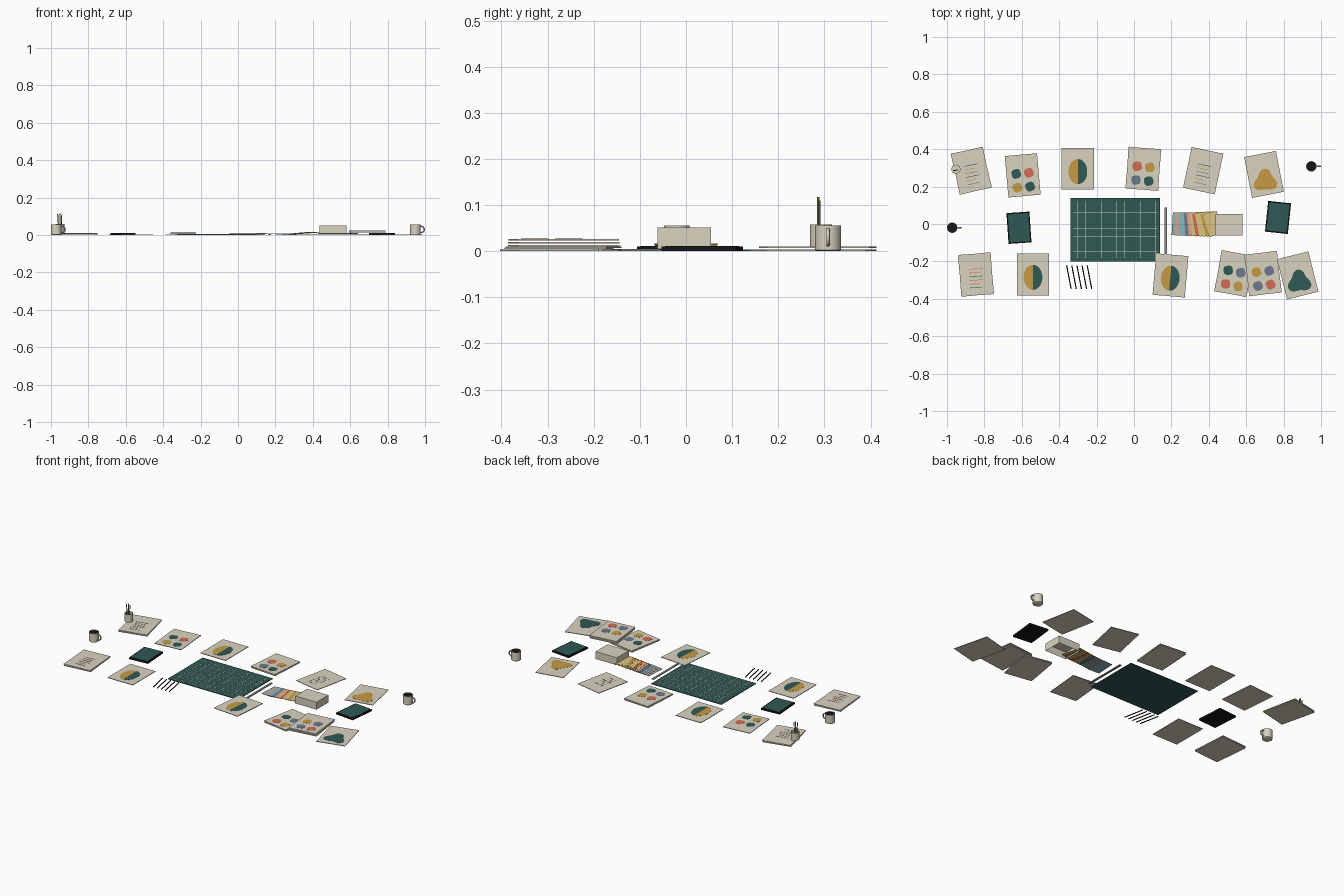
import bpy, bmesh, math
from mathutils import Vector, Matrix

if "Cube" in bpy.data.objects:
    bpy.data.objects.remove(bpy.data.objects["Cube"])

COLORS = {
    "cream": (0.70, 0.65, 0.53), "teal": (0.028, 0.10, 0.09), "coral": (0.62, 0.15, 0.09),
    "ochre": (0.56, 0.33, 0.06), "slate": (0.15, 0.195, 0.27), "light_blue": (0.27, 0.47, 0.51),
    "pink": (0.73, 0.37, 0.27), "sand": (0.72, 0.56, 0.22), "black": (0.008, 0.008, 0.01),
    "grey": (0.25, 0.28, 0.27),
}
MATS = {}
for n, c in COLORS.items():
    m = bpy.data.materials.new(n)
    m.diffuse_color = (*c, 1)
    m.use_nodes = True
    m.node_tree.nodes["Principled BSDF"].inputs["Base Color"].default_value = m.diffuse_color
    MATS[n] = m


def finish(name, bm, mat, smooth=False):
    bmesh.ops.recalc_face_normals(bm, faces=bm.faces[:])
    me = bpy.data.meshes.new(name)
    bm.to_mesh(me)
    bm.free()
    me.materials.append(MATS[mat])
    ob = bpy.data.objects.new(name, me)
    bpy.context.collection.objects.link(ob)
    if smooth:
        me.shade_smooth()
        me.set_sharp_from_angle(angle=math.radians(40))
    return ob


def plate(name, outlines, z0, z1, mat, pos=(0, 0), rot=0):
    """Flat outlines extruded from z0 to z1, turned by rot degrees and moved to pos."""
    bm = bmesh.new()
    for pts in outlines:
        f = bm.faces.new([bm.verts.new((x, y, z0)) for x, y in pts])
        ext = bmesh.ops.extrude_face_region(bm, geom=[f])
        for v in ext["geom"]:
            if isinstance(v, bmesh.types.BMVert):
                v.co.z = z1
    M = Matrix.Translation((pos[0], pos[1], 0)) @ Matrix.Rotation(math.radians(rot), 4, 'Z')
    bmesh.ops.transform(bm, matrix=M, verts=bm.verts[:])
    return finish(name, bm, mat)


def rect(w, h, cx=0, cy=0):
    return [(cx - w / 2, cy - h / 2), (cx + w / 2, cy - h / 2),
            (cx + w / 2, cy + h / 2), (cx - w / 2, cy + h / 2)]


def oval(rx, ry, cx=0, cy=0, a0=0, a1=360, n=32, wob=0, k=3):
    pts = []
    for i in range(n):
        a = math.radians(a0 + (a1 - a0) * i / (n if a1 - a0 == 360 else n - 1))
        s = 1 + wob * math.cos(k * a + 2)
        pts.append((cx + rx * s * math.cos(a), cy + ry * s * math.sin(a)))
    return pts


def lathe(name, profile, pos, mat, seg=32):
    bm = bmesh.new()
    rings = [[bm.verts.new((pos[0] + r * math.cos(2 * math.pi * i / seg),
                            pos[1] + r * math.sin(2 * math.pi * i / seg), z))
              for i in range(seg)] for r, z in profile]
    for a, b in zip(rings, rings[1:]):
        for i in range(seg):
            j = (i + 1) % seg
            bm.faces.new((a[i], a[j], b[j], b[i]))
    bm.faces.new(rings[0])
    bm.faces.new(rings[-1])
    return finish(name, bm, mat, True)


def rod(name, a, b, r, mat, seg=8):
    a, b = Vector(a), Vector(b)
    bm = bmesh.new()
    bmesh.ops.create_cone(bm, cap_ends=True, segments=seg, radius1=r, radius2=r, depth=(b - a).length)
    q = (b - a).to_track_quat('Z', 'Y').to_matrix().to_4x4()
    bmesh.ops.transform(bm, matrix=Matrix.Translation((a + b) / 2) @ q, verts=bm.verts[:])
    return finish(name, bm, mat, True)


# --- printed sheets: x, y, angle, z levels of the sheets, artwork, colours
SHEETS = [
    (-0.87, 0.285, 12, (0, .0065), "text", ("teal", "ochre", "slate")),
    (-0.595, 0.26, 5, (0,), "dots", ("teal", "coral", "ochre", "teal")),
    (-0.30, 0.295, 0, (0,), "disc", ("ochre", "teal")),
    (0.05, 0.295, -5, (0, .0065), "dots", ("coral", "ochre", "slate", "teal")),
    (0.37, 0.285, -12, (0,), "text", ("teal", "ochre", "slate")),
    (0.695, 0.265, 11, (0,), "blob", ("ochre",)),
    (-0.845, -0.27, 4, (0, .0065), "text", ("coral", "coral", "teal")),
    (-0.54, -0.27, 0, (0,), "disc", ("ochre", "teal")),
    (0.195, -0.275, -5, (.005,), "disc", ("ochre", "teal")),
    (0.535, -0.265, -11, (0, .0065), "dots", ("teal", "slate", "coral", "ochre")),
    (0.69, -0.265, 6, (.010, .0165, .023), "dots", ("ochre", "slate", "slate", "coral")),
    (0.875, -0.275, 14, (0,), "blob", ("teal",)),
]
T = 0.0035
for k, (x, y, rot, levels, art, cols) in enumerate(SHEETS, 1):
    for j, z in enumerate(levels):
        last = j == len(levels) - 1
        plate(f"sheet_{k}_{j}", [rect(0.173, 0.222)], z, z + T, "cream", (x, y), rot + (0 if last else 1.5))
    z0 = levels[-1] + T
    z1 = z0 + 0.0006

    def ink(part, outlines, col):
        plate(f"{part}_{k}", outlines, z0, z1, col, (x, y), rot)

    if art == "disc":
        ink("disc_left", [oval(.05, .067, 0, -.015, 90, 270)], cols[0])
        ink("disc_right", [oval(.05, .067, 0, -.015, -90, 90)], cols[1])
    elif art == "dots":
        for i, c in enumerate(cols):
            sx, sy = (-1, 1)[i % 2], (1, -1)[i // 2]
            ink(f"spot_{i}", [oval(.026, .026, .034 * sx, -.026 + .037 * sy, wob=.05, k=4)], c)
    elif art == "blob":
        ink("blob", [oval(.057, .055, 0, -.036, n=48, wob=.2)], cols[0])
    else:
        for i in range(6):
            w = (.075, .06, .07, .075, .05, .065)[i]
            ink(f"text_line_{i}", [rect(w, .003, .002 - (.075 - w) / 2, .03 - .02 * i)], cols[i % 3])

# --- cutting mat with fine grid lines
plate("cutting_mat", [rect(0.48, 0.34, -0.10, -0.03)], 0, 0.004, "teal")
plate("mat_grid_x", [rect(.0017, .305, -0.3 + .0417 * i, -0.03) for i in range(11)], .004, .0045, "cream")
plate("mat_grid_y", [rect(.45, .0017, -0.10, -0.1483 + .0417 * i + .0001) for i in range(-1, 7)],
      .004, .0046, "cream")

# --- ruler beside the mat
plate("ruler", [rect(0.013, 0.265, 0.169, -0.045)], 0, 0.0045, "grey")

# --- loose pencils
for i in range(5):
    x = -0.36 + 0.0275 * i
    rod(f"pencil_{i}", (x, -0.222, .01), (x + .024, -0.348, .01), .003, "black")

# --- two closed notebooks
for i, (x, y, rot) in enumerate([(-0.615, -0.02, 4), (0.77, 0.035, -6)]):
    plate(f"notebook_{i}", [rect(.123, .165)], 0, .010, "black", (x, y), rot)
    plate(f"notebook_cover_{i}", [rect(.108, .150)], .010, .0112, "teal", (x, y), rot)

# --- fan of colour swatches leading up to the box
SW = ["light_blue", "pink", "light_blue", "light_blue", "slate", "pink",
      "sand", "coral", "sand", "sand", "ochre", "sand"]
for i, c in enumerate(SW):
    z = .001 + .0013 * i
    plate(f"swatch_{i}", [rect(.075, .122)], z, z + .0012, c, (.242 + .0165 * i, 0), -3 + 1.8 * i)

# --- box lid, open underneath
bm = bmesh.new()
bmesh.ops.create_cube(bm, size=1, matrix=Matrix.Translation((.508, -.004, .028))
                      @ Matrix.Diagonal((.146, .116, .046, 1)))
bm.faces.ensure_lookup_table()
low = [f for f in bm.faces if f.calc_center_median().z < .01]
bmesh.ops.inset_region(bm, faces=low, thickness=.003)
for v in low[0].verts:
    v.co.z = .048
finish("box_lid", bm, "cream")

# --- mugs with dark drink
for i, (x, y) in enumerate([(-0.972, -0.02), (0.948, 0.308)]):
    lathe(f"mug_{i}", [(.024, 0), (.028, .003), (.028, .056), (.0255, .056), (.0255, .006)], (x, y), "cream")
    lathe(f"drink_{i}", [(.0255, .050), (.0255, .053)], (x, y), "black")
    bpy.ops.mesh.primitive_torus_add(location=(x + .031, y, .03), rotation=(math.pi / 2, 0, 0),
                                     major_radius=.0165, minor_radius=.0038,
                                     major_segments=24, minor_segments=8)
    h = bpy.context.object
    h.name = f"mug_handle_{i}"
    h.data.materials.append(MATS["cream"])
    bm = bmesh.new()
    bm.from_mesh(h.data)
    # drop the half inside the mug
    bmesh.ops.delete(bm, geom=[v for v in bm.verts if v.co.x < -.0065], context='VERTS')
    bm.to_mesh(h.data)
    bm.free()
    h.data.shade_smooth()

# --- pen pot standing on the first stack
px, py, pz = -0.952, 0.293, .010
lathe("pen_pot", [(.024, pz), (.024, .058), (.0215, .058), (.0215, pz + .004)], (px, py), "cream")
for i, (dx, dy, c, top) in enumerate([(-.012, -.006, "black", .112), (0, -.006, "ochre", .118),
                                      (.010, -.004, "grey", .110)]):
    rod(f"pen_{i}", (px + dx * .5, py + dy, pz + .004), (px + dx, py + dy, top), .0026, c)
